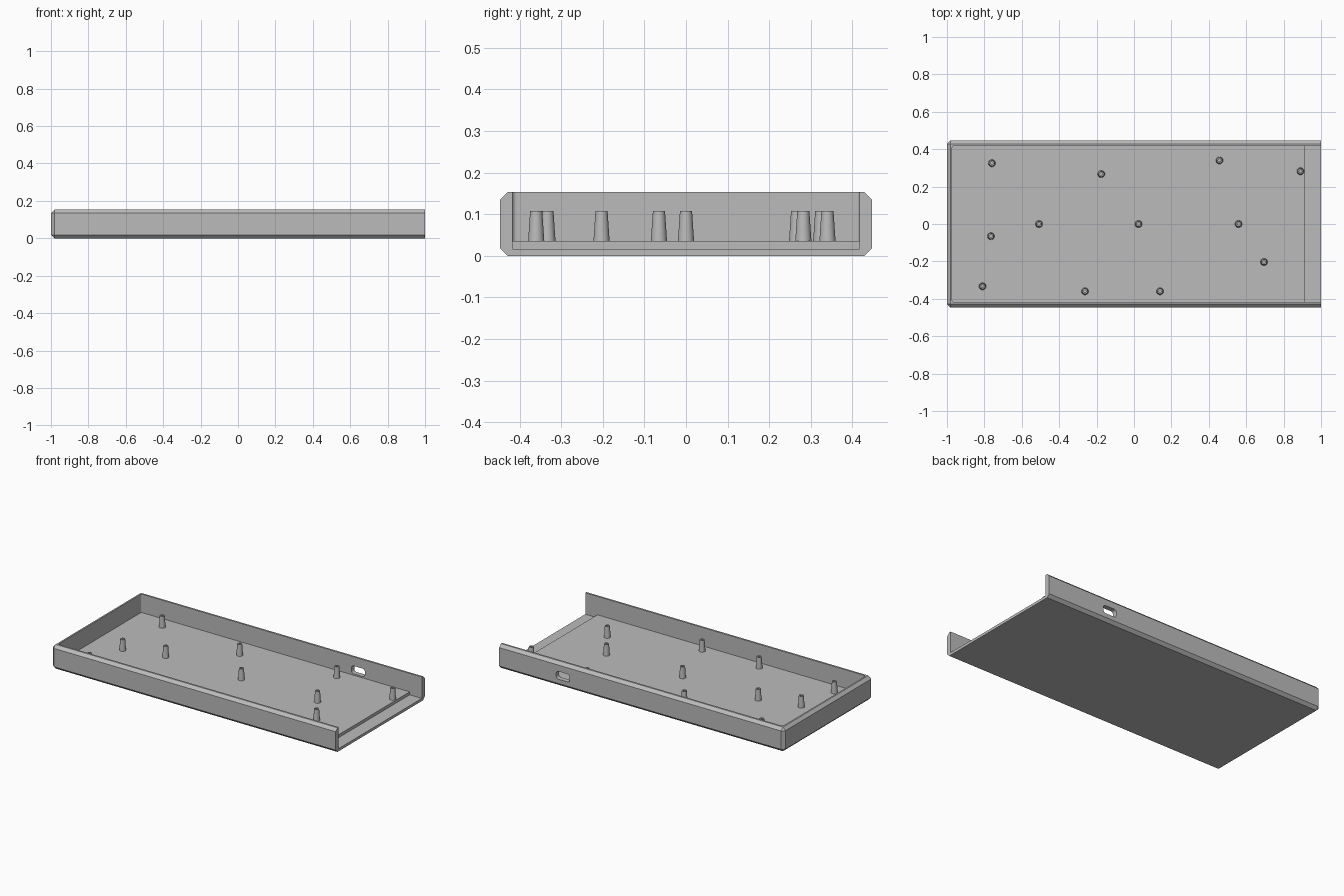
import bpy
import bmesh
import math
from mathutils import Matrix, Vector

if "Cube" in bpy.data.objects:
    bpy.data.objects.remove(bpy.data.objects["Cube"])

grey = bpy.data.materials.new("plain grey")
grey.use_nodes = True
GREY = (0.5, 0.5, 0.5, 1)
grey.diffuse_color = GREY
grey.node_tree.nodes["Principled BSDF"].inputs["Base Color"].default_value = GREY


def box(name, low, high, bevel=0, segments=1, edge_rule=None):
    """Box between two corners, with the edges chosen by edge_rule bevelled."""
    low, high = Vector(low), Vector(high)
    bm = bmesh.new()
    bmesh.ops.create_cube(bm, size=1)
    for v in bm.verts:
        v.co = (low + high) / 2 + v.co * (high - low)
    if bevel:
        edges = [e for e in bm.edges if edge_rule(e)]
        bmesh.ops.bevel(bm, geom=edges, offset=bevel, segments=segments,
                        affect='EDGES', profile=0.5)
    return finish(name, bm)


def finish(name, bm):
    mesh = bpy.data.meshes.new(name)
    bm.to_mesh(mesh)
    bm.free()
    mesh.materials.append(grey)
    obj = bpy.data.objects.new(name, mesh)
    bpy.context.collection.objects.link(obj)
    return obj


def cut(target, cutter):
    """Subtract the cutter, apply the result and remove the cutter."""
    mod = target.modifiers.new("cut", 'BOOLEAN')
    mod.operation, mod.solver, mod.object = 'DIFFERENCE', 'EXACT', cutter
    bpy.context.view_layer.objects.active = target
    bpy.ops.object.modifier_apply(modifier=mod.name)
    bpy.data.objects.remove(cutter)


def along(axis):
    return lambda e: abs((e.verts[0].co - e.verts[1].co)[axis]) > 1e-4


# Tray shell: chamfered everywhere except at the open end
WIDTH, TOP, FLOOR, WALL = 0.447, 0.153, 0.036, 0.417
tray = box("tray", (-1, -WIDTH, 0), (1, WIDTH, TOP), 0.018, 1,
           lambda e: min(v.co.x for v in e.verts) < 0.99)

# Main cavity, lowered lip at the open end, and port in the back wall
cut(tray, box("cavity_cutter", (-0.972, -WALL, FLOOR), (1.1, WALL, 0.3),
              0.01, 3, along(2)))
cut(tray, box("lip_cutter", (0.915, -WALL, 0.017), (1.1, WALL, 0.1)))
cut(tray, box("port_cutter", (0.505, 0.38, 0.045), (0.6, 0.5, 0.095),
              0.016, 3, along(1)))


# Tapered hollow screw posts
def post(name, x, y, sides=24):
    profile = [(0.0195, FLOOR - 0.002), (0.0145, 0.108),
               (0.007, 0.108), (0.007, FLOOR + 0.001)]
    bm = bmesh.new()
    rings = []
    for r, z in profile:
        rings.append([bm.verts.new((x + r * math.cos(a), y + r * math.sin(a), z))
                      for a in (2 * math.pi * i / sides for i in range(sides))])
    for lower, upper in zip(rings, rings[1:]):
        for i in range(sides):
            j = (i + 1) % sides
            bm.faces.new((lower[i], lower[j], upper[j], upper[i]))
    bm.faces.new(rings[-1])
    bm.faces.new(rings[0][::-1])
    bmesh.ops.recalc_face_normals(bm, faces=bm.faces)
    obj = finish(name, bm)
    bpy.ops.object.select_all(action='DESELECT')
    obj.select_set(True)
    bpy.context.view_layer.objects.active = obj
    bpy.ops.object.shade_smooth_by_angle(angle=math.radians(30))


spots = [(-0.76, 0.325), (-0.175, 0.267), (0.457, 0.34), (0.89, 0.282),
         (-0.508, 0), (0.024, 0), (0.559, 0), (-0.765, -0.065),
         (-0.81, -0.333), (-0.262, -0.36), (0.139, -0.36), (0.695, -0.203)]
for n, (x, y) in enumerate(spots, 1):
    post(f"screw_post_{n}", x, y)
